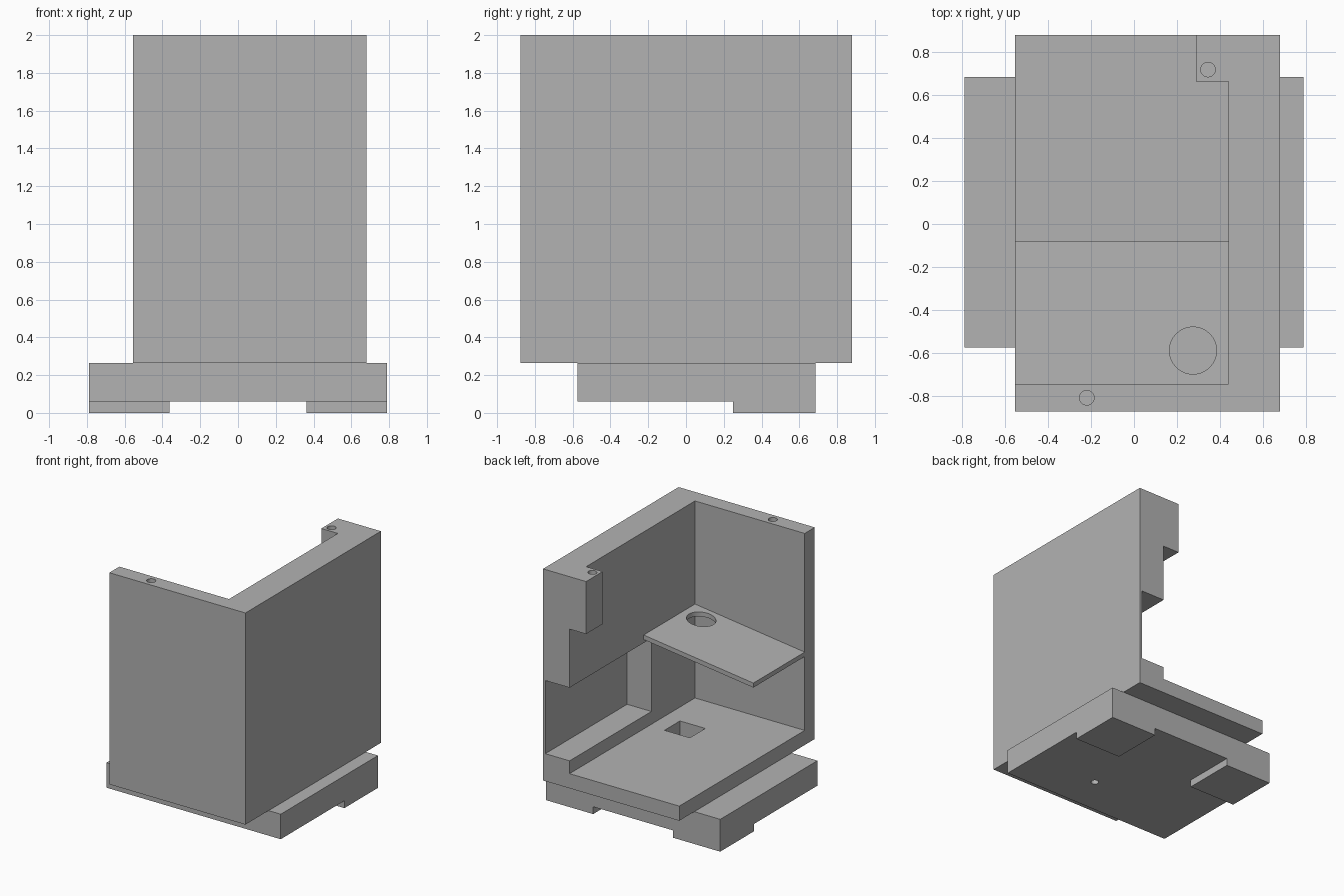
import bpy
import bmesh
from mathutils import Vector

cube = bpy.data.objects.get("Cube")
if cube:
    bpy.data.objects.remove(cube, do_unlink=True)

grey = bpy.data.materials.new("plain_grey")
grey.use_nodes = True
colour = (0.448, 0.448, 0.448, 1)
grey.diffuse_color = colour
grey.node_tree.nodes["Principled BSDF"].inputs["Base Color"].default_value = colour


def finish(name, bm):
    mesh = bpy.data.meshes.new(name)
    bmesh.ops.recalc_face_normals(bm, faces=bm.faces)
    bm.to_mesh(mesh)
    bm.free()
    mesh.materials.append(grey)
    obj = bpy.data.objects.new(name, mesh)
    bpy.context.collection.objects.link(obj)
    return obj


def box(name, x, y, z):
    bm = bmesh.new()
    bmesh.ops.create_cube(bm, size=1)
    for v in bm.verts:
        v.co = Vector([(r[0] + r[1]) / 2 + c * (r[1] - r[0])
                       for r, c in zip((x, y, z), v.co)])
    return finish(name, bm)


def cylinder(name, x, y, z, radius):
    bm = bmesh.new()
    bmesh.ops.create_cone(bm, cap_ends=True, segments=32, radius1=radius,
                          radius2=radius, depth=z[1] - z[0])
    bmesh.ops.translate(bm, verts=bm.verts, vec=(x, y, (z[0] + z[1]) / 2))
    return finish(name, bm)


def combine(target, tool, operation="DIFFERENCE"):
    tool.hide_render = True
    mod = target.modifiers.new(tool.name, "BOOLEAN")
    mod.operation = operation
    mod.solver = "EXACT"
    mod.object = tool
    bpy.context.view_layer.objects.active = target
    bpy.ops.object.modifier_apply(modifier=mod.name)
    bpy.data.objects.remove(tool, do_unlink=True)


def smooth_holes(obj):
    bpy.ops.object.select_all(action="DESELECT")
    obj.select_set(True)
    bpy.context.view_layer.objects.active = obj
    bpy.ops.object.shade_smooth_by_angle(angle=0.5)


# Housing: floor, front wall and thick side wall, open elsewhere
left, right, front, back = -0.555, 0.68, -0.875, 0.88
inner_x, inner_y, floor_z, base_top = 0.44, -0.745, 0.385, 0.265
housing = box("housing", (left, right), (front, back), (base_top, 2))
combine(housing, box("interior", (-1, inner_x), (inner_y, 1), (floor_z, 2.2)))

# Deep recess in the side wall, and the corner screw post
combine(housing, box("wall_recess", (0.3, 0.66), (-0.18, 1), (0.49, 1.09)))
combine(housing, box("screw_post", (0.29, 0.55), (0.665, back), (1.57, 2)), "UNION")

# Screw holes in the top, and the square opening in the floor
combine(housing, cylinder("post_hole", 0.345, 0.72, (1.7, 2.1), 0.034))
combine(housing, cylinder("wall_hole", -0.22, -0.81, (1.7, 2.1), 0.034))
combine(housing, box("floor_opening", (0.07, 0.3), (-0.35, -0.15), (0.2, 0.5)))
smooth_holes(housing)

# Sloping shelf with a round hole
bm = bmesh.new()
high, low, thick = 1.155, 1.027, 0.037
profile = [(left, low), (inner_x, high), (inner_x, high - thick), (left, low - thick)]
face = bm.faces.new([bm.verts.new((x, inner_y, z)) for x, z in profile])
extruded = bmesh.ops.extrude_face_region(bm, geom=[face])["geom"]
bmesh.ops.translate(bm, vec=(0, 0.665, 0),
                    verts=[g for g in extruded if isinstance(g, bmesh.types.BMVert)])
shelf = finish("sloping_shelf", bm)
combine(shelf, cylinder("shelf_hole", 0.275, -0.59, (0.9, 1.4), 0.11))
smooth_holes(shelf)

# Base plate with a small drain hole, and two rear feet
base = box("base_plate", (-0.79, 0.79), (-0.575, 0.685), (0.06, base_top))
combine(base, cylinder("drain_hole", 0.185, -0.25, (0, 0.4), 0.03))
for side, name in ((1, "left_foot"), (-1, "right_foot")):
    span = sorted((side * 0.362, side * 0.79))
    foot = box(name, span, (0.25, 0.685), (0, 0.1))
    combine(base, foot, "UNION")
smooth_holes(base)
